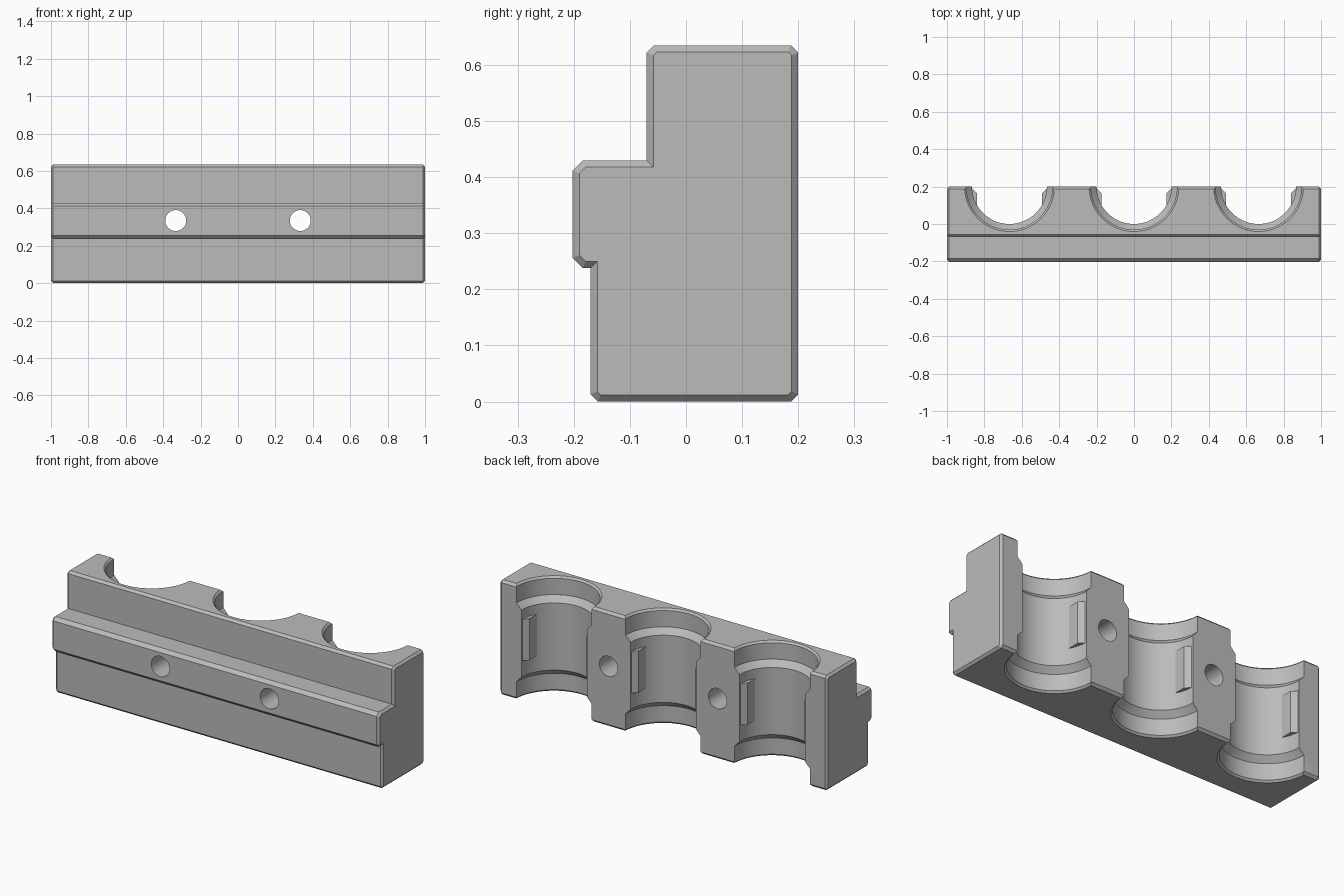
import bpy, bmesh, math
from mathutils import Matrix, Vector

cube = bpy.data.objects.get("Cube")
if cube:
    bpy.data.objects.remove(cube, do_unlink=True)

steel = bpy.data.materials.new("light_grey_metal")
steel.use_nodes = True
steel.diffuse_color = (0.5, 0.5, 0.5, 1)
steel.node_tree.nodes["Principled BSDF"].inputs["Base Color"].default_value = (0.5, 0.5, 0.5, 1)

BACK, HEIGHT, CHAMFER = 0.2, 0.635, 0.013
PITCH, MID = 0.666, 0.335


def make_object(name, bm):
    bmesh.ops.recalc_face_normals(bm, faces=bm.faces[:])
    mesh = bpy.data.meshes.new(name)
    bm.to_mesh(mesh)
    bm.free()
    mesh.materials.append(steel)
    obj = bpy.data.objects.new(name, mesh)
    bpy.context.collection.objects.link(obj)
    return obj


def prism(points, offset):
    """Extrude a flat outline along an offset; also return both end faces."""
    bm = bmesh.new()
    start = bm.faces.new([bm.verts.new(p) for p in points])
    res = bmesh.ops.extrude_face_region(bm, geom=[start], use_keep_orig=True)
    moved = [v for v in res["geom"] if isinstance(v, bmesh.types.BMVert)]
    end = next(f for f in res["geom"] if isinstance(f, bmesh.types.BMFace))
    bmesh.ops.translate(bm, verts=moved, vec=offset)
    return bm, (start, end)


def cut_corners(corners):
    """Replace each corner (y, z, cut) with a straight chamfer."""
    out = []
    for i, (y, z, cut) in enumerate(corners):
        here = Vector((-1, y, z))
        if cut == 0:
            out.append(here)
            continue
        for other in (corners[i - 1], corners[(i + 1) % len(corners)]):
            way = (Vector((-1, other[0], other[1])) - here).normalized()
            out.append(here + way * cut)
    return out


# Stepped body with a front rail
outline = cut_corners([
    (-0.17, 0, CHAMFER), (BACK, 0, CHAMFER), (BACK, HEIGHT, CHAMFER),
    (-0.07, HEIGHT, CHAMFER), (-0.07, 0.43, 0), (-0.202, 0.43, 0.018),
    (-0.202, 0.238, 0.018), (-0.17, 0.238, 0)])
bm, ends = prism(outline, (2, 0, 0))
edges = list({e for f in ends for e in f.edges})
bmesh.ops.bevel(bm, geom=edges, offset=0.012, segments=1, affect='EDGES', profile=0.5)
body = make_object("clamp_body", bm)


# Turned cutter for a bore with a wider recess at both ends
def bore_cutter(x):
    half = [(0, -0.02), (0.26, -0.02), (0.24, 0), (0.23, 0.01), (0.23, 0.1), (0.2, 0.132)]
    path = half + [(r, HEIGHT - z) for r, z in reversed(half)]
    bm = bmesh.new()
    verts = [bm.verts.new((r, 0, z)) for r, z in path]
    lines = [bm.edges.new(pair) for pair in zip(verts, verts[1:])]
    bmesh.ops.spin(bm, geom=verts + lines, cent=(0, 0, 0), axis=(0, 0, 1),
                   angle=math.tau, steps=72, use_merge=True)
    bmesh.ops.remove_doubles(bm, verts=bm.verts[:], dist=0.0001)
    bmesh.ops.translate(bm, verts=bm.verts[:], vec=(x, BACK, 0))
    return make_object("bore_cutter", bm)


# Cutter for a bolt hole running front to back
def hole_cutter(x):
    bm = bmesh.new()
    bmesh.ops.create_cone(bm, cap_ends=True, segments=40, radius1=0.056, radius2=0.056, depth=1)
    bmesh.ops.transform(bm, verts=bm.verts[:], matrix=Matrix.Translation((x, 0, MID))
                        @ Matrix.Rotation(math.pi / 2, 4, 'X'))
    return make_object("hole_cutter", bm)


bores = [-PITCH, 0, PITCH]
cutters = [bore_cutter(x) for x in bores] + [hole_cutter(s * PITCH / 2) for s in (-1, 1)]
bpy.context.view_layer.objects.active = body
for cutter in cutters:
    cutter.hide_render = True
    mod = body.modifiers.new("cut", 'BOOLEAN')
    mod.operation, mod.solver, mod.object = 'DIFFERENCE', 'EXACT', cutter
    bpy.ops.object.modifier_apply(modifier=mod.name)
    bpy.data.objects.remove(cutter, do_unlink=True)

bpy.ops.object.select_all(action='DESELECT')
body.select_set(True)
bpy.ops.object.shade_smooth_by_angle(angle=math.radians(25))

# Flat locating tabs on both sides of every bore
for i, x in enumerate(bores):
    for side, word in ((-1, "right"), (1, "left")):
        shape = [(0.174, 0.09), (0.174, 0.165), (0.2, 0.191), (0.23, 0.191), (0.23, 0.09)]
        bm, _ = prism([(x + side * dx, y, MID - 0.115) for dx, y in shape], (0, 0, 0.23))
        make_object(f"{word}_tab_{i + 1}", bm)
